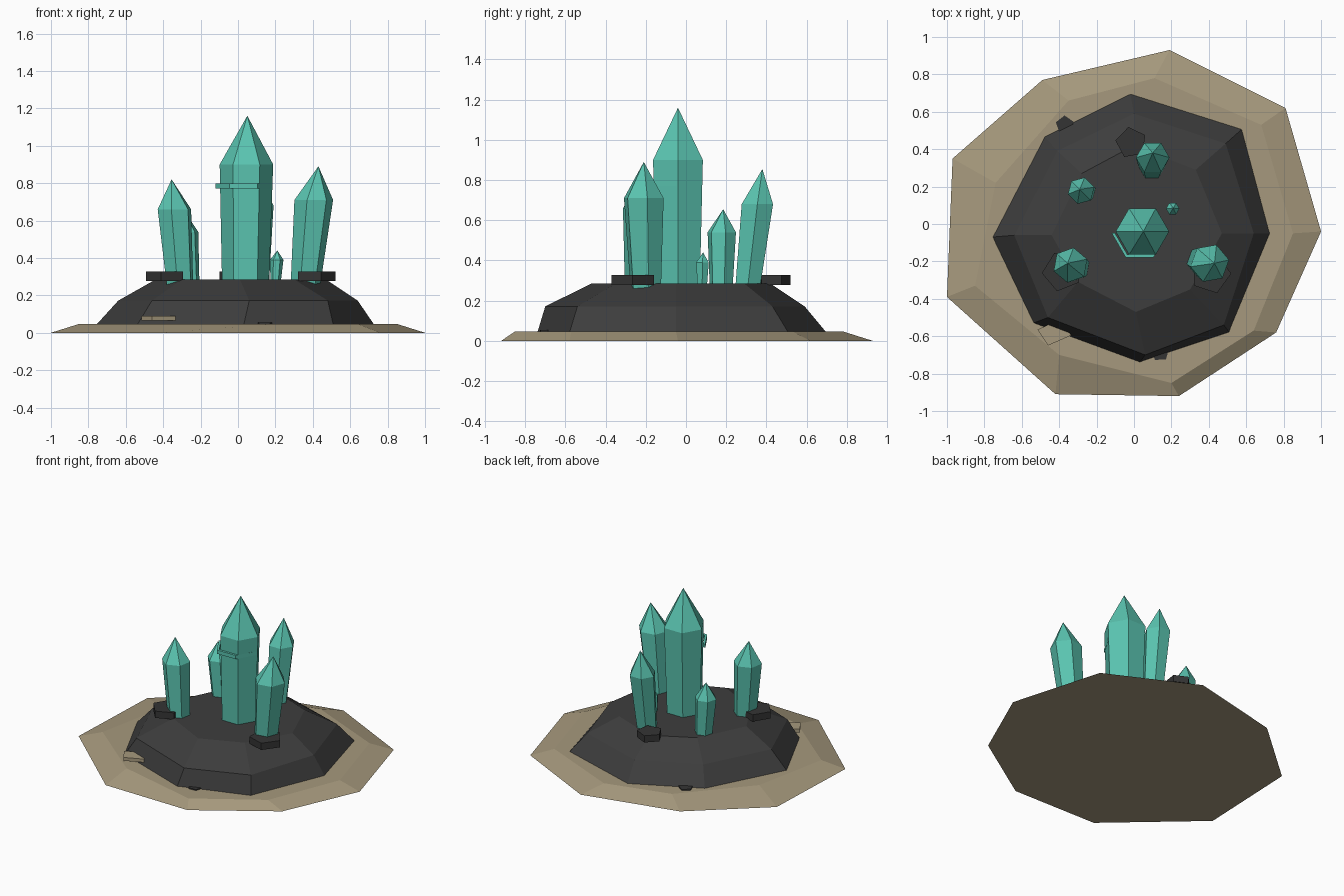
import bpy, bmesh
from math import cos, sin, pi, radians

cube = bpy.data.objects.get("Cube")
if cube:
    bpy.data.objects.remove(cube, do_unlink=True)


def material(name, rgb):
    linear = [((c / 255 + 0.055) / 1.055) ** 2.4 for c in rgb] + [1]
    mat = bpy.data.materials.new(name)
    mat.use_nodes = True
    mat.diffuse_color = linear
    mat.node_tree.nodes["Principled BSDF"].inputs["Base Color"].default_value = linear
    return mat


SAND = material("sand", (166, 153, 125))
ROCK = material("dark_rock", (61, 61, 61))
CHUNK = material("darker_rock", (52, 52, 52))
TEAL = material("teal_crystal", (90, 196, 176))


def finish(name, bm, mat):
    bmesh.ops.recalc_face_normals(bm, faces=bm.faces)
    mesh = bpy.data.meshes.new(name)
    bm.to_mesh(mesh)
    bm.free()
    mesh.materials.append(mat)
    obj = bpy.data.objects.new(name, mesh)
    bpy.context.collection.objects.link(obj)
    return obj


def loft(name, rings, mat, tip=None):
    """Skin a stack of (outline, height) rings, closed by a cap or a point."""
    bm = bmesh.new()
    loops = [[bm.verts.new((x, y, z)) for x, y in pts] for pts, z in rings]
    n = len(loops[0])
    for low, high in zip(loops, loops[1:]):
        for i in range(n):
            j = (i + 1) % n
            bm.faces.new((low[i], low[j], high[j], high[i]))
    bm.faces.new(loops[0])
    if tip:
        top = bm.verts.new(tip)
        for i in range(n):
            bm.faces.new((loops[-1][i], loops[-1][(i + 1) % n], top))
    else:
        bm.faces.new(loops[-1])
    return finish(name, bm, mat)


def polygon(x, y, r, sides, turn=0):
    return [(x + r * cos(turn + 2 * pi * i / sides),
             y + r * sin(turn + 2 * pi * i / sides)) for i in range(sides)]


# Sand bed
outer = [(1, -.04), (.81, .62), (.19, .93), (-.49, .77), (-.97, .35),
         (-1, -.39), (-.42, -.91), (.24, -.92), (.76, -.58)]
inner = [(.85, -.05), (.68, .53), (.11, .78), (-.35, .66), (-.74, .22),
         (-.85, -.33), (-.4, -.7), (.2, -.85), (.64, -.57)]
loft("sand_bed", [(outer, 0), (inner, .047)], SAND)

# Rock mound
foot = [(-.76, -.07), (-.54, -.53), (.03, -.74), (.51, -.58),
        (.73, -.05), (.58, .51), (-.02, .7), (-.48, .47)]
shoulder = [(-.64, -.06), (-.46, -.5), (.06, -.7), (.48, -.54),
            (.64, -.05), (.49, .43), (0, .59), (-.41, .39)]
crown = [(-.44, -.06), (-.3, -.31), (.01, -.47), (.3, -.35),
         (.47, -.05), (.33, .29), (0, .42), (-.28, .27)]
loft("rock_mound", [(foot, .04), (shoulder, .172), (crown, .285)], ROCK)

# Crystals: base, shoulder, tip, base radius, shoulder radius, turn in degrees
crystals = {
    "main": ((.04, -.04), (.045, -.04, .9), (.05, -.04, 1.16), .125, .143, 0),
    "front_left": ((.36, -.2), (.405, -.21, .71), (.43, -.21, .89), .08, .105, 10),
    "front_right": ((-.31, -.23), (-.34, -.22, .66), (-.355, -.21, .82), .075, .095, 20),
    "back": ((.095, .305), (.1, .355, .68), (.1, .38, .855), .07, .09, 0),
    "back_right": ((-.262, .175), (-.283, .178, .54), (-.29, .185, .655), .058, .073, 15),
    "small": ((.2, .08), (.207, .082, .39), (.21, .085, .44), .026, .036, 0),
}
for name, (base, mid, tip, r0, r1, turn) in crystals.items():
    a = radians(turn)
    loft(name + "_crystal", [(polygon(*base, r0, 6, a), .25),
                             (polygon(mid[0], mid[1], r1, 6, a), mid[2])], TEAL, tip)

# Half band round the front of the main crystal
arc = [pi + i * pi / 3 for i in range(4)]
band = [(.03 + r * cos(a), -.048 + r * sin(a))
        for r, angles in ((.15, arc), (.132, arc[::-1])) for a in angles]
loft("crystal_band", [(band, .77), (band, .797)], TEAL)

# Flat rock chunks beside the crystals
for name, x, y, r, turn in (("front_left", .41, -.265, .11, 0),
                            ("front_right", -.385, -.255, .108, 40),
                            ("back", -.015, .435, .085, 100)):
    pts = polygon(x, y, r, 5, radians(turn))
    loft(name + "_chunk", [(pts, .278), (pts, .327)], CHUNK)

# Loose slabs at the foot of the mound
slab = [(-.515, -.565), (-.46, -.65), (-.335, -.595), (-.4, -.51)]
loft("sand_slab", [(slab, .066), (slab, .09)], SAND)
for name, x, y in (("back_shard", -.37, .53), ("front_shard", .14, -.685)):
    pts = polygon(x, y, .05, 5, radians(20))
    loft(name, [(pts, .035), (pts, .055)], CHUNK)
